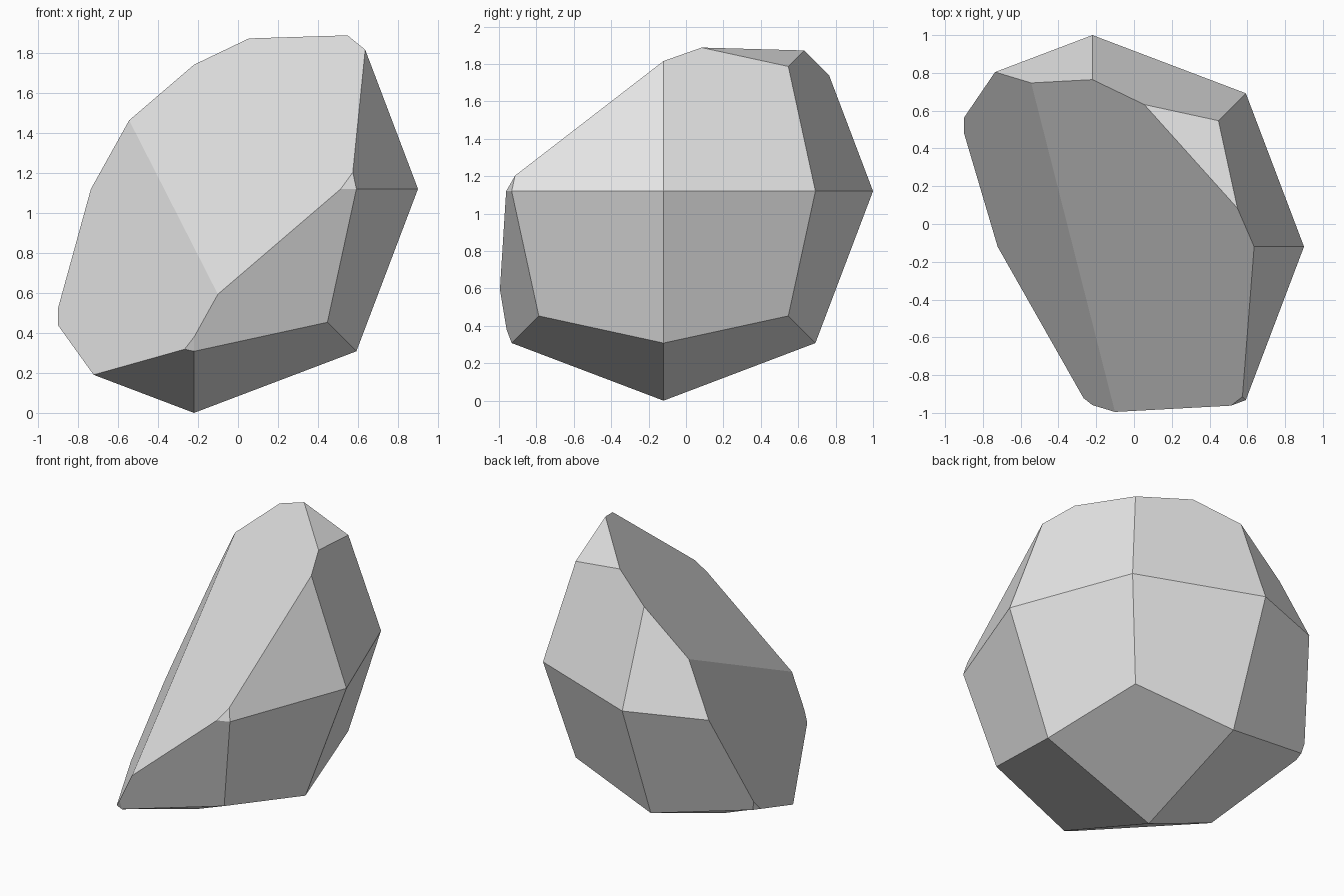
import bpy
import bmesh
from mathutils import Vector

default = bpy.data.objects.get("Cube")
if default:
    bpy.data.objects.remove(default, do_unlink=True)

# Single stone colour
stone = bpy.data.materials.new("stone_grey")
stone.use_nodes = True
grey = (0.8, 0.8, 0.8, 1.0)
stone.diffuse_color = grey
stone.node_tree.nodes["Principled BSDF"].inputs["Base Color"].default_value = grey

# Rounded boulder: a once-divided cube whose face centres, edge middles
# and corners are pushed out to their own distances
CENTRE = Vector((-0.22, -0.12, 1.12))
REACH = {1: 1.12, 2: 0.812, 3: 0.667}

bm = bmesh.new()
bmesh.ops.create_cube(bm, size=2)
bmesh.ops.subdivide_edges(bm, edges=bm.edges[:], cuts=1, use_grid_fill=True)
for v in bm.verts:
    sides = sum(abs(c) > 0.5 for c in v.co)
    v.co = v.co * REACH[sides] + CENTRE


def slice_off(a, b, c):
    """Cut away everything above the plane z = a*x + b*y + c and cap it."""
    cut = bmesh.ops.bisect_plane(
        bm, geom=bm.verts[:] + bm.edges[:] + bm.faces[:], dist=1e-5,
        plane_co=(0, 0, c), plane_no=Vector((-a, -b, 1)).normalized(),
        clear_outer=True)
    rim = [e for e in cut["geom_cut"] if isinstance(e, bmesh.types.BMEdge)]
    bmesh.ops.contextual_create(bm, geom=rim)


# Broad sloping break, then the steeper break beside it
slice_off(0.819, 0.708, 1.380)
slice_off(2.107, 1.036, 1.836)

bmesh.ops.recalc_face_normals(bm, faces=bm.faces[:])
mesh = bpy.data.meshes.new("boulder")
bm.to_mesh(mesh)
bm.free()
mesh.materials.append(stone)
mesh.shade_flat()

boulder = bpy.data.objects.new("boulder", mesh)
bpy.context.scene.collection.objects.link(boulder)
